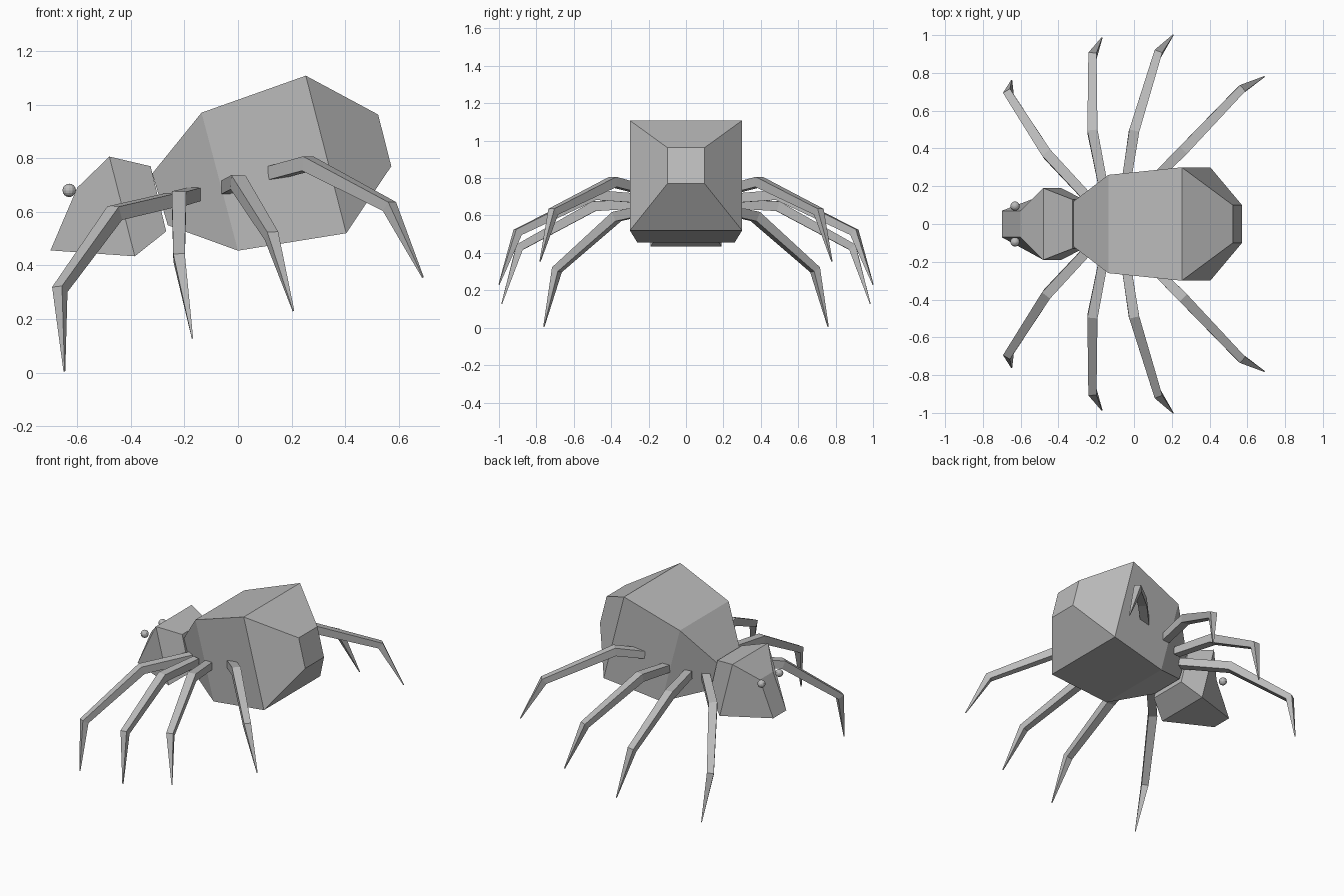
import bpy
import bmesh
from mathutils import Vector

cube = bpy.data.objects.get("Cube")
if cube:
    bpy.data.objects.remove(cube, do_unlink=True)

# One plain grey for the whole creature
grey = bpy.data.materials.new("plain grey")
grey.use_nodes = True
grey.diffuse_color = (0.5, 0.5, 0.5, 1)
shader = next(n for n in grey.node_tree.nodes if n.type == 'BSDF_PRINCIPLED')
shader.inputs["Base Color"].default_value = grey.diffuse_color


def finish(bm, name):
    bmesh.ops.recalc_face_normals(bm, faces=bm.faces[:])
    mesh = bpy.data.meshes.new(name)
    bm.to_mesh(mesh)
    bm.free()
    mesh.materials.append(grey)
    obj = bpy.data.objects.new(name, mesh)
    bpy.context.collection.objects.link(obj)
    return obj


def loft(name, rings):
    """Skin a row of four-cornered rings and cap both ends."""
    bm = bmesh.new()
    loops = [[bm.verts.new(p) for p in ring] for ring in rings]
    for a, b in zip(loops, loops[1:]):
        for i in range(4):
            j = (i + 1) % 4
            bm.faces.new((a[i], a[j], b[j], b[i]))
    bm.faces.new(loops[0])
    bm.faces.new(loops[-1])
    return finish(bm, name)


def tilted_ring(top, bottom, half_width):
    (tx, tz), (bx, bz), w = top, bottom, half_width
    return [(tx, -w, tz), (tx, w, tz), (bx, w, bz), (bx, -w, bz)]


def leg(name, path, side):
    """Square tapered limb following root, knee, ankle and tip."""
    pts = [Vector((x, y * side, z)) for x, y, z in path]
    out = pts[-1] - pts[0]
    across = Vector((-out.y, out.x, 0)).normalized()
    rings = []
    for i, (p, size) in enumerate(zip(pts, (0.05, 0.054, 0.043, 0.005))):
        before = (p - pts[i - 1]).normalized() if i else Vector()
        after = (pts[i + 1] - p).normalized() if i < 3 else Vector()
        along = (before + after).normalized()
        u = (across - along * across.dot(along)).normalized() * size / 2
        v = along.cross(u)
        rings.append([p + u + v, p - u + v, p - u - v, p + u - v])
    return loft(name, rings)


# Abdomen
loft("abdomen", [
    tilted_ring((-0.32, 0.743), (-0.262, 0.55), 0.12),
    tilted_ring((-0.136, 0.97), (0.0, 0.455), 0.26),
    tilted_ring((0.253, 1.108), (0.404, 0.52), 0.30),
    tilted_ring((0.523, 0.963), (0.572, 0.77), 0.10),
])

# Head
loft("head", [
    tilted_ring((-0.60, 0.69), (-0.70, 0.456), 0.07),
    tilted_ring((-0.48, 0.806), (-0.385, 0.434), 0.19),
    tilted_ring((-0.326, 0.77), (-0.268, 0.527), 0.13),
])

# Legs: right-hand paths, mirrored to the other side
legs = {
    "front_leg": [(-0.18, -0.07, 0.66), (-0.46, -0.37, 0.595),
                  (-0.665, -0.69, 0.31), (-0.648, -0.76, 0.005)],
    "second_leg": [(-0.165, -0.21, 0.665), (-0.22, -0.49, 0.65),
                   (-0.22, -0.89, 0.43), (-0.17, -0.985, 0.128)],
    "third_leg": [(-0.04, -0.23, 0.69), (0.0, -0.49, 0.71),
                  (0.125, -0.90, 0.51), (0.207, -1.0, 0.23)],
    "back_leg": [(0.13, -0.26, 0.745), (0.26, -0.39, 0.78),
                 (0.565, -0.71, 0.62), (0.69, -0.78, 0.355)],
}
for side, word in ((1, "right"), (-1, "left")):
    for name, path in legs.items():
        leg(f"{name}_{word}", path, side)

    # Eyes
    bm = bmesh.new()
    bmesh.ops.create_uvsphere(bm, u_segments=12, v_segments=8, radius=0.025)
    eye = finish(bm, f"eye_{word}")
    eye.location = (-0.63, -0.095 * side, 0.68)
